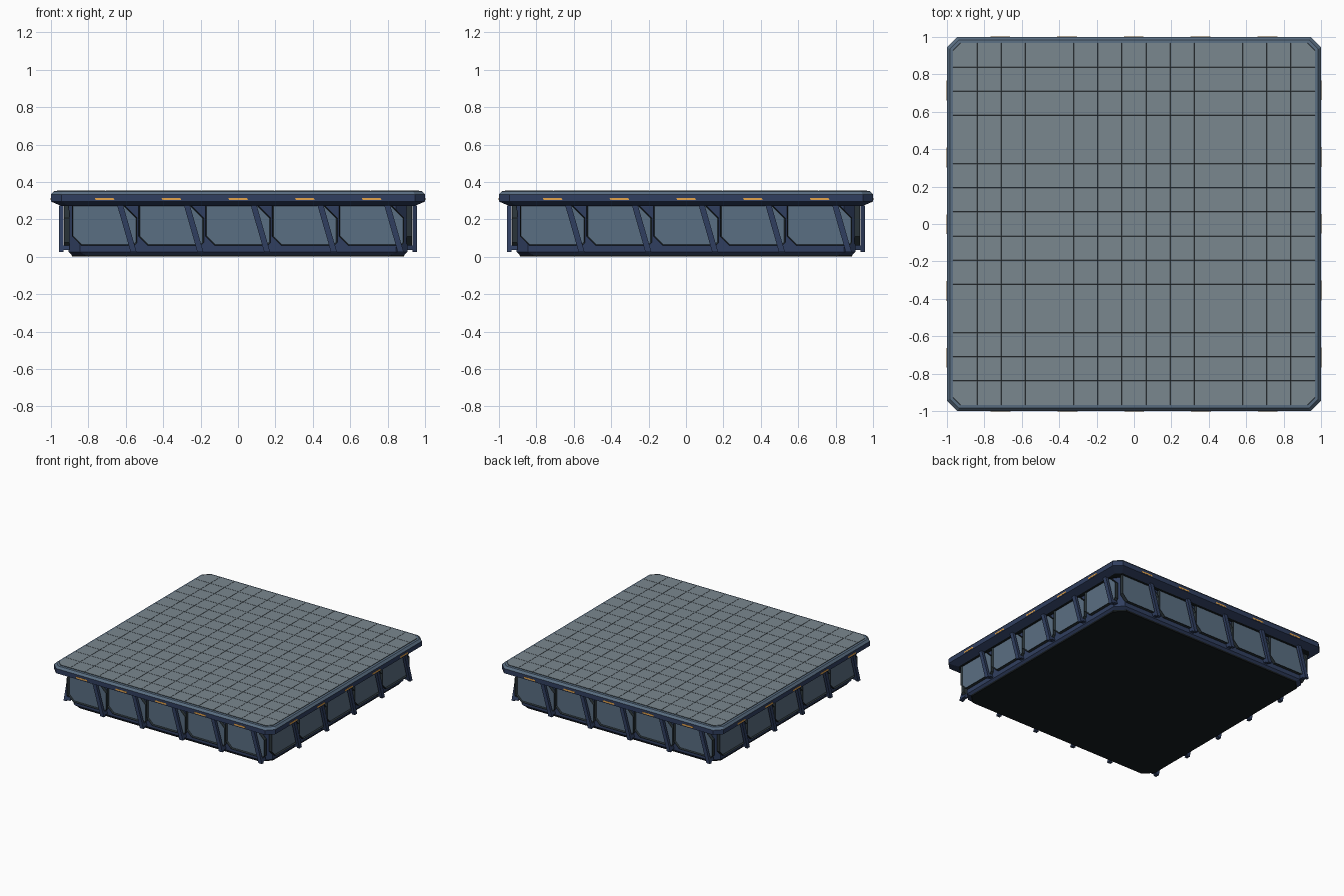
import bpy
import bmesh
from math import pi
from mathutils import Matrix, Vector

cube = bpy.data.objects.get("Cube")
if cube:
    bpy.data.objects.remove(cube, do_unlink=True)


def material(name, hex_code):
    srgb = [int(hex_code[i:i + 2], 16) / 255 for i in (0, 2, 4)]
    colour = [c / 12.92 if c < 0.04 else ((c + 0.055) / 1.055) ** 2.4 for c in srgb] + [1]
    mat = bpy.data.materials.new(name)
    mat.use_nodes = True
    mat.diffuse_color = colour
    mat.node_tree.nodes["Principled BSDF"].inputs["Base Color"].default_value = colour
    return mat


TILE = material("grey deck", "7a878f")
STEEL = material("blue steel", "5a6e82")
NAVY = material("navy paint", "303f60")
DARK = material("dark metal", "2a3438")
UNDER = material("underside black", "161c1f")
AMBER = material("amber light", "f0ac50")


def make_object(name, bm, mats):
    mesh = bpy.data.meshes.new(name)
    bm.to_mesh(mesh)
    bm.free()
    for mat in mats:
        mesh.materials.append(mat)
    obj = bpy.data.objects.new(name, mesh)
    bpy.context.collection.objects.link(obj)
    return obj


def octagon(half, cut):
    """Square outline with cut corners, counter-clockwise."""
    s = half - cut
    return [(half, -s), (half, s), (s, half), (-s, half),
            (-half, s), (-half, -s), (-s, -half), (s, -half)]


def stack(name, rings, bands, mats, bottom, top):
    """Join cut-corner rings (half, cut, z); bands gives each band's material."""
    bm = bmesh.new()
    loops = [[bm.verts.new((x, y, z)) for x, y in octagon(h, c)] for h, c, z in rings]
    for low, high, index in zip(loops, loops[1:], bands):
        for i in range(8):
            j = (i + 1) % 8
            bm.faces.new((low[i], low[j], high[j], high[i])).material_index = index
    bm.faces.new(loops[0][::-1]).material_index = bottom
    bm.faces.new(loops[-1]).material_index = top
    return make_object(name, bm, mats)


def prism(bm, outline, inner, outer, matrix):
    """Extrude an x-z outline towards the front; returns the front face."""
    front, back = [[bm.verts.new(matrix @ Vector((x, -d, z))) for x, z in outline]
                   for d in (outer, inner)]
    for i in range(len(outline)):
        j = (i + 1) % len(outline)
        bm.faces.new((front[j], front[i], back[i], back[j]))
    bm.faces.new(back[::-1])
    return bm.faces.new(front)


# Five bays on each of the four sides
BAYS = 5
SPACING = 0.357
places = [Matrix.Rotation(side * pi / 2, 4, "Z")
          @ Matrix.Translation(((bay - (BAYS - 1) / 2) * SPACING, 0, 0))
          for side in range(4) for bay in range(BAYS)]

# Base body with a chamfered foot
stack("base_body",
      [(0.885, 0.07, 0), (0.89, 0.07, 0.01), (0.905, 0.06, 0.025), (0.905, 0.06, 0.28)],
      [1, 0, 0], [NAVY, UNDER], 1, 0)

# Overhanging slab with steel rim
stack("deck_slab",
      [(0.94, 0.04, 0.27), (1, 0.055, 0.295), (1, 0.055, 0.333),
       (0.985, 0.05, 0.35), (0.969, 0.045, 0.351)],
      [0, 0, 1, 1], [NAVY, STEEL, UNDER], 2, 1)

# Deck tiles: cut a plate into a grid, then raise each tile from a thin seam
COUNT = 15
HALF = 0.968
bm = bmesh.new()
bm.faces.new([bm.verts.new((x, y, 0.352)) for x, y in octagon(HALF, 0.04)])
for k in range(1, COUNT):
    offset = -HALF + 2 * HALF * k / COUNT
    for axis in (Vector((1, 0, 0)), Vector((0, 1, 0))):
        bmesh.ops.bisect_plane(bm, geom=bm.verts[:] + bm.edges[:] + bm.faces[:],
                               plane_co=axis * offset, plane_no=axis)
tiles = bm.faces[:]
seams = bmesh.ops.inset_individual(bm, faces=tiles, thickness=0.0016, depth=0.003)["faces"]
for face in seams:
    face.material_index = 1
for face in tiles:
    face.material_index = 0
make_object("deck_tiles", bm, [TILE, DARK])

# Window frames with recessed panes
frame_outline = [(-0.125, 0.06), (0.158, 0.06), (0.174, 0.076), (0.174, 0.208),
                 (0.104, 0.278), (-0.174, 0.278), (-0.174, 0.109)]
bm = bmesh.new()
for place in places:
    pane = prism(bm, frame_outline, 0.9, 0.93, place)
    bmesh.ops.inset_region(bm, faces=[pane], thickness=0.022, use_even_offset=True)
    bmesh.ops.inset_region(bm, faces=[pane], thickness=0.006, depth=-0.012,
                           use_even_offset=True)
    pane.material_index = 1
make_object("window_frames", bm, [DARK, STEEL])

# Slanted struts standing in front of the windows
bm = bmesh.new()
for place in places:
    prism(bm, [(0.14, 0.025), (0.172, 0.025), (0.1, 0.275), (0.068, 0.275)],
          0.934, 0.957, place)
make_object("side_struts", bm, [NAVY])

# Small brackets tying each strut to the sill
bm = bmesh.new()
for place in places:
    prism(bm, [(0.137, 0.035), (0.169, 0.035), (0.162, 0.06), (0.13, 0.06)],
          0.9, 0.94, place)
make_object("strut_brackets", bm, [NAVY])

# Amber marker lights on the slab edge
bm = bmesh.new()
for place in places:
    prism(bm, [(-0.046, 0.302), (0.054, 0.302), (0.048, 0.314), (-0.052, 0.314)],
          0.998, 1.0015, place)
make_object("marker_lights", bm, [AMBER])
